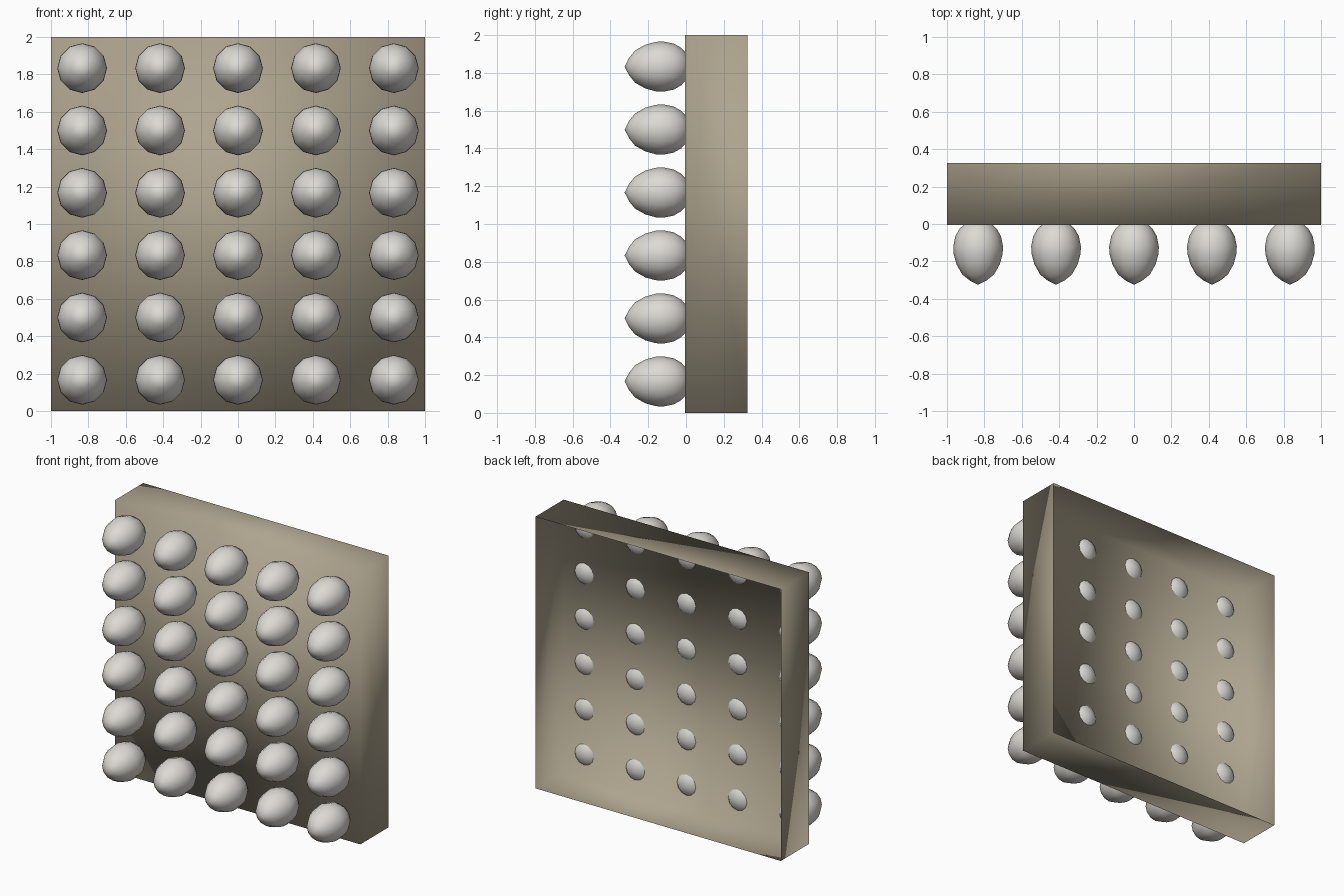
import bpy, bmesh, math

if "Cube" in bpy.data.objects:
    bpy.data.objects.remove(bpy.data.objects["Cube"])


def make_material(name, color):
    m = bpy.data.materials.new(name)
    m.diffuse_color = color
    m.use_nodes = True
    m.node_tree.nodes["Principled BSDF"].inputs["Base Color"].default_value = m.diffuse_color
    return m


def make_object(name, bm, mat=None):
    bmesh.ops.recalc_face_normals(bm, faces=bm.faces[:])
    for f in bm.faces:
        f.smooth = True
    mesh = bpy.data.meshes.new(name)
    bm.to_mesh(mesh)
    bm.free()
    if mat:
        mesh.materials.append(mat)
    ob = bpy.data.objects.new(name, mesh)
    bpy.context.collection.objects.link(ob)
    return ob


# Shallow thin-walled tray, open at the back, smooth shaded
FRONT, BACK = -0.005, 0.325
bm = bmesh.new()
bmesh.ops.create_cube(bm, size=2)
for v in bm.verts:
    v.co.y = BACK if v.co.y > 0 else FRONT
    v.co.z += 1
bm.normal_update()
rear = [f for f in bm.faces if f.calc_center_median().y > BACK - 0.01]
bmesh.ops.delete(bm, geom=rear, context='FACES_ONLY')
# keep normals pointing outward on the open shell
tray = make_object("tray", bm, make_material("tan", (0.42, 0.37, 0.27, 1)))

# Egg profile as (y, radius), blunt end pushed through the tray panel
PROFILE = [(-0.302, 0.045), (-0.27, 0.085), (-0.215, 0.116), (-0.16, 0.131),
           (-0.12, 0.133), (-0.065, 0.122), (-0.025, 0.099), (0.01, 0.06)]
SIDES = 12
bm = bmesh.new()
rings = [[bm.verts.new((r * math.sin(2 * math.pi * i / SIDES), y,
                        r * math.cos(2 * math.pi * i / SIDES)))
          for i in range(SIDES)] for y, r in PROFILE]
tip = bm.verts.new((0, -0.325, 0))
butt = bm.verts.new((0, 0.025, 0))
for i in range(SIDES):
    j = (i + 1) % SIDES
    bm.faces.new((tip, rings[0][i], rings[0][j]))
    bm.faces.new((butt, rings[-1][j], rings[-1][i]))
    for a, b in zip(rings, rings[1:]):
        bm.faces.new((a[i], b[i], b[j], a[j]))
egg = make_object("egg", bm, make_material("shell", (0.72, 0.70, 0.66, 1)))

# 5 x 6 grid of eggs sharing one mesh
for row in range(6):
    for col in range(5):
        ob = egg if row == col == 0 else egg.copy()
        ob.name = f"egg_{row + 1}_{col + 1}"
        ob.location = ((col - 2) * 0.4167, 0, (row + 0.5) / 3)
        if ob is not egg:
            bpy.context.collection.objects.link(ob)
